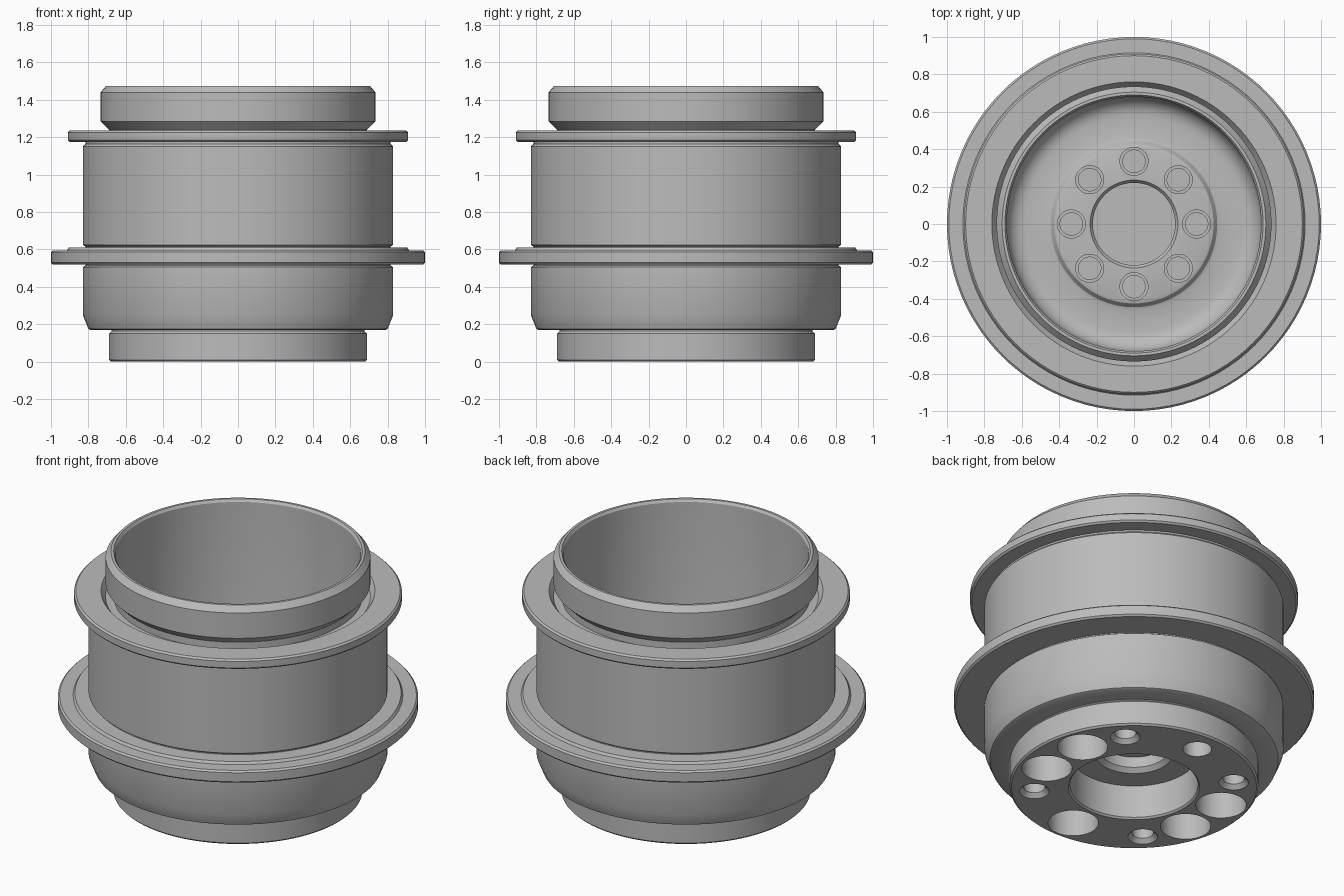
import bpy, bmesh, math

if "Cube" in bpy.data.objects:
    bpy.data.objects.remove(bpy.data.objects["Cube"])

SEG = 96
metal = bpy.data.materials.new("grey_metal")
metal.diffuse_color = (0.5, 0.5, 0.5, 1)
metal.use_nodes = True
metal.node_tree.nodes["Principled BSDF"].inputs["Base Color"].default_value = metal.diffuse_color


def lathe(name, profile, segments=SEG, at=(0, 0)):
    """Revolve (radius, z) points about a vertical axis; both ends lie on the axis."""
    bm = bmesh.new()
    rings = []
    for r, z in profile:
        if r == 0:
            rings.append([bm.verts.new((at[0], at[1], z))] * segments)
        else:
            rings.append([bm.verts.new((at[0] + r * math.cos(2 * math.pi * i / segments),
                                        at[1] + r * math.sin(2 * math.pi * i / segments), z))
                          for i in range(segments)])
    for low, high in zip(rings, rings[1:]):
        for i in range(segments):
            j = (i + 1) % segments
            loop = list(dict.fromkeys((low[i], low[j], high[j], high[i])))
            bm.faces.new(loop)
    bmesh.ops.recalc_face_normals(bm, faces=bm.faces)
    mesh = bpy.data.meshes.new(name)
    bm.to_mesh(mesh)
    bm.free()
    mesh.materials.append(metal)
    obj = bpy.data.objects.new(name, mesh)
    bpy.context.collection.objects.link(obj)
    return obj


def polar(radius, degrees):
    a = math.radians(degrees)
    return radius * math.cos(a), radius * math.sin(a)


# underside: blind centre bore, central recess and flat mounting face
underside = [(0, .30), (.19, .30), (.19, .235), (.215, .21), (.355, .21), (.355, .01), (.365, 0),
             (.68, 0), (.69, .01), (.69, .15), (.675, .165), (.675, .17)]
# outside: lower drum, wide flange, barrel and upper flange
outside = [(.79, .17), (.80, .175), (.83, .25), (.83, .505), (.815, .515), (.815, .52),
           (.99, .52), (1, .53), (1, .585), (.99, .595), (.915, .595), (.905, .61),
           (.815, .61), (.815, .615), (.83, .625), (.83, 1.15), (.815, 1.165), (.815, 1.175),
           (.90, 1.175), (.91, 1.185), (.91, 1.225), (.90, 1.235), (.76, 1.235)]
# groove and the rim ring standing above it
rim = [(.735, 1.20), (.69, 1.20), (.69, 1.24), (.735, 1.285), (.735, 1.44), (.705, 1.475),
       (.69, 1.475), (.68, 1.46)]
# inside: bore, rounded floor corner, raised boss and shallow centre socket
fillet = [(.58 + .10 * math.cos(a), .48 - .10 * math.sin(a))
          for a in (math.pi / 2 * i / 6 for i in range(7))]
inside = fillet + [(.46, .38), (.445, .385), (.425, .41), (.41, .415),
                   (.235, .415), (.22, .395), (.22, .36), (0, .36)]
body = lathe("wheel_hub_body", underside + outside + rim + inside)

# hole cutters
cutters = []
for k in range(8):      # counterbored bolt holes on the boss
    cutters.append(lathe("bolt_hole_cutter", [(0, .33), (.06, .33), (.06, .39), (.075, .39),
                                              (.075, .5), (0, .5)], 32, polar(.335, 45 * k)))
for deg in (-17, 17, 163, 197, 270):        # large pockets in the mounting face
    cutters.append(lathe("pocket_cutter", [(0, -.1), (.14, -.1), (.14, .2), (0, .2)],
                         48, polar(.525, deg)))
for deg in (45, 135, 225, 315):             # small chamfered holes
    cutters.append(lathe("screw_hole_cutter", [(0, -.1), (.083, -.1), (.083, 0), (.06, .025),
                                               (.06, .15), (0, .15)], 32, polar(.555, deg)))
cutters.append(lathe("pin_hole_cutter", [(0, -.1), (.08, -.1), (.08, .15), (0, .15)],
                     32, polar(.545, 90)))

bpy.context.view_layer.objects.active = body
body.select_set(True)
for cutter in cutters:
    cutter.hide_render = True
    mod = body.modifiers.new("hole", 'BOOLEAN')
    mod.operation, mod.solver, mod.object = 'DIFFERENCE', 'EXACT', cutter
    bpy.ops.object.modifier_apply(modifier=mod.name)
for cutter in cutters:
    bpy.data.objects.remove(cutter)
bpy.ops.object.shade_smooth_by_angle(angle=math.radians(30))
